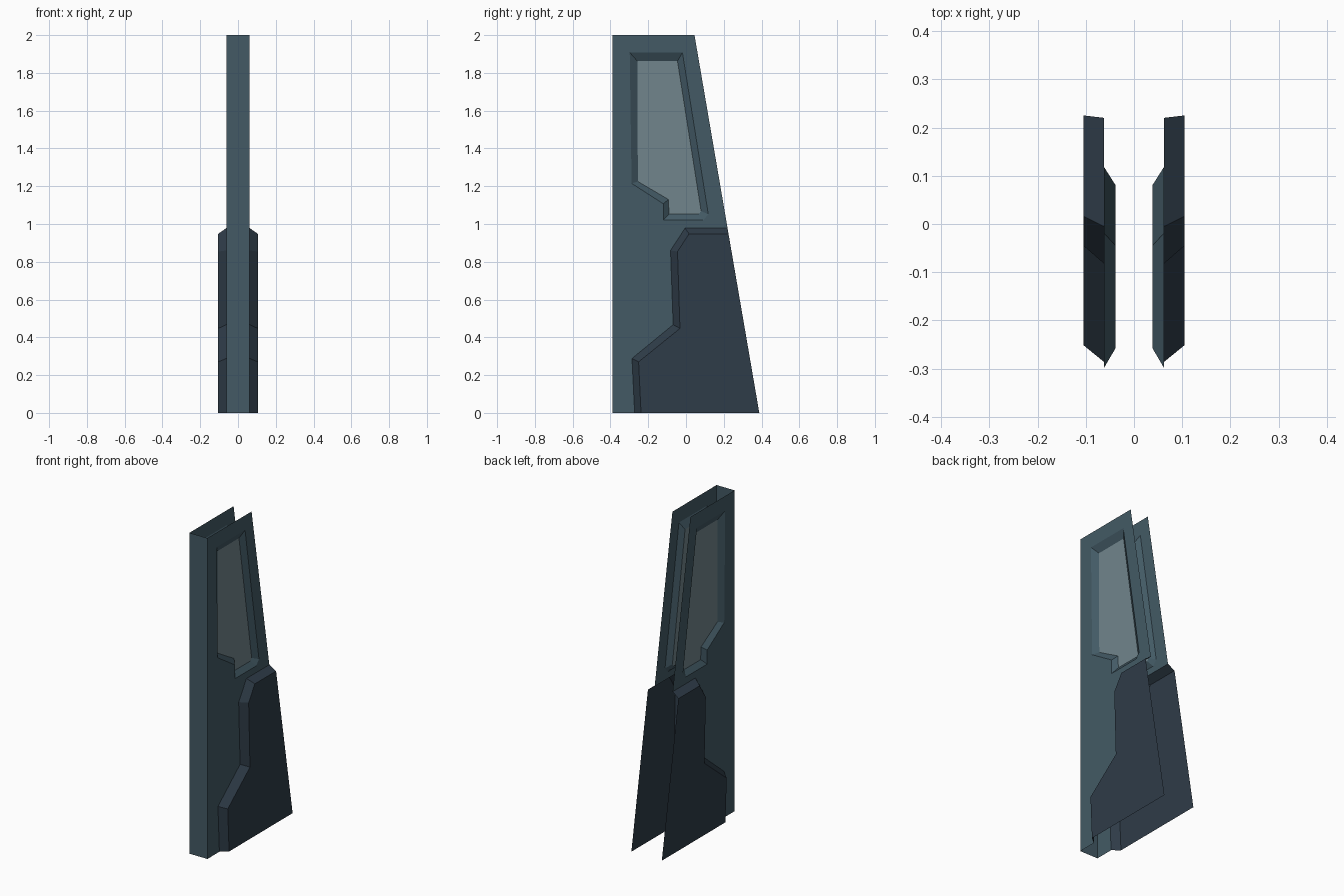
import bpy, bmesh

if "Cube" in bpy.data.objects:
    bpy.data.objects.remove(bpy.data.objects["Cube"])

X_SIDE, X_GLASS, X_ARMOR = 0.062, 0.038, 0.105


def material(name, rgb):
    m = bpy.data.materials.new(name)
    m.diffuse_color = (*rgb, 1)
    m.use_nodes = True
    m.node_tree.nodes["Principled BSDF"].inputs["Base Color"].default_value = m.diffuse_color
    return m


frame_mat = material("blue_grey_frame", (0.056, 0.102, 0.130))
armor_mat = material("dark_slate", (0.028, 0.045, 0.065))
glass_mat = material("pale_grey_glass", (0.165, 0.235, 0.262))

# Side profiles as (y, z)
armor_edge = [(-0.272, 0), (-0.286, 0.288), (-0.068, 0.467), (-0.082, 0.86),
              (-0.005, 0.978), (0.220, 0.978)]
armor_face = [(-0.238, 0), (-0.251, 0.27), (-0.032, 0.447), (-0.045, 0.854),
              (0.016, 0.948), (0.225, 0.948)]
window_edge = [(-0.298, 1.908), (-0.288, 1.215), (-0.12, 1.107), (-0.12, 1.02),
               (0.092, 1.02), (0.118, 1.052), (-0.019, 1.908)]
window_face = [(-0.257, 1.862), (-0.255, 1.225), (-0.093, 1.13), (-0.09, 1.053),
               (0.068, 1.053), (0.080, 1.068), (-0.045, 1.862)]
panel = [(-0.39, 0)] + armor_edge + [(0.045, 2), (-0.39, 2)]


def ring(bm, pts, x):
    return [bm.verts.new((x, y, z)) for y, z in pts]


def strip(bm, a, b, closed):
    n = len(a)
    for i in range(n if closed else n - 1):
        j = (i + 1) % n
        bm.faces.new((a[i], a[j], b[j], b[i]))


def finish(bm, name, mat, mirror=True):
    # every visible sheet points outward, toward +x before mirroring
    bm.normal_update()
    if mirror:
        for f in bm.faces:
            if f.normal.x < 0:
                f.normal_flip()
    me = bpy.data.meshes.new(name)
    bm.to_mesh(me)
    bm.free()
    me.materials.append(mat)
    ob = bpy.data.objects.new(name, me)
    bpy.context.collection.objects.link(ob)
    if mirror:
        ob.modifiers.new("mirror", 'MIRROR').use_clip = False
    return ob


# Side panel with window hole
bm = bmesh.new()
edges = []
for pts in (panel, window_edge):
    v = ring(bm, pts, X_SIDE)
    edges += [bm.edges.new((v[i], v[(i + 1) % len(v)])) for i in range(len(v))]
bmesh.ops.triangle_fill(bm, edges=edges, use_beauty=True, normal=(1, 0, 0))
finish(bm, "side_panels", frame_mat)

# Sloped window surround
bm = bmesh.new()
strip(bm, ring(bm, window_edge, X_SIDE), ring(bm, window_face, X_GLASS), True)
finish(bm, "window_surrounds", frame_mat)

# Recessed glass
bm = bmesh.new()
bm.faces.new(ring(bm, window_face, X_GLASS))
finish(bm, "window_glass", glass_mat)

# Raised lower armour: bevelled rim and flat face, open at the back and bottom
bm = bmesh.new()
inner = ring(bm, armor_face, X_ARMOR)
strip(bm, ring(bm, armor_edge, X_SIDE), inner, False)
bm.faces.new(inner + ring(bm, [(0.388, 0)], X_ARMOR))
finish(bm, "lower_armor", armor_mat)

# Front strip joining both sides
bm = bmesh.new()
bm.faces.new([bm.verts.new((x, -0.39, z)) for x, z in
              ((-X_SIDE, 0), (X_SIDE, 0), (X_SIDE, 2), (-X_SIDE, 2))])
finish(bm, "front_strip", frame_mat, mirror=False)
